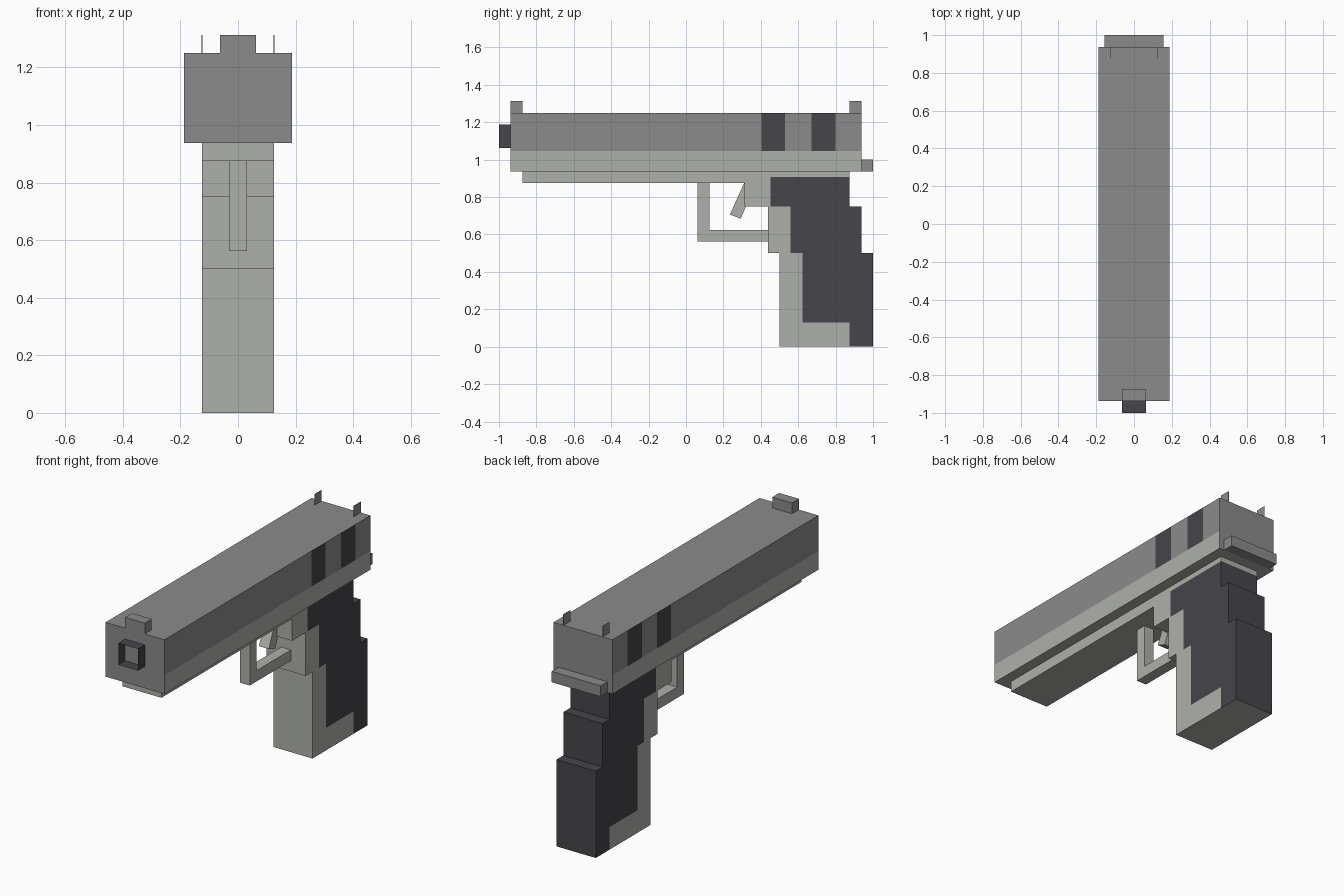
import bpy, bmesh
from mathutils import Vector

cube = bpy.data.objects.get("Cube")
if cube:
    bpy.data.objects.remove(cube, do_unlink=True)

U = 1 / 16  # modelling unit


def material(name, r, g, b):
    m = bpy.data.materials.new(name)
    m.use_nodes = True
    m.diffuse_color = (r, g, b, 1)
    m.node_tree.nodes["Principled BSDF"].inputs["Base Color"].default_value = (r, g, b, 1)
    return m


MATS = [material("light grey", 0.423, 0.434, 0.402),
        material("steel grey", 0.258, 0.258, 0.258),
        material("charcoal", 0.061, 0.060, 0.069)]
LIGHT, STEEL, DARK = range(3)


def finish(name, bm, rule):
    """Paint faces by rule (a material number or a function) and link the object."""
    bmesh.ops.recalc_face_normals(bm, faces=bm.faces)
    bm.normal_update()
    for f in bm.faces:
        f.material_index = rule(f.calc_center_median(), f.normal) if callable(rule) else rule
    me = bpy.data.meshes.new(name)
    bm.to_mesh(me)
    bm.free()
    for m in MATS:
        me.materials.append(m)
    ob = bpy.data.objects.new(name, me)
    bpy.context.collection.objects.link(ob)
    return ob


def box_mesh(half_x, y0, y1, z0, z1, x=0.0):
    bm = bmesh.new()
    bmesh.ops.create_cube(bm, size=1)
    for v in bm.verts:
        v.co = Vector((x + v.co.x * 2 * half_x,
                       (y0 + y1) / 2 + v.co.y * (y1 - y0),
                       (z0 + z1) / 2 + v.co.z * (z1 - z0)))
    return bm


def box(name, half_x, y0, y1, z0, z1, rule, x=0.0, ycuts=(), zcuts=()):
    bm = box_mesh(half_x, y0, y1, z0, z1, x)
    cuts = [((0, c, 0), (0, 1, 0)) for c in ycuts] + [((0, 0, c), (0, 0, 1)) for c in zcuts]
    for co, no in cuts:
        geom = bm.verts[:] + bm.edges[:] + bm.faces[:]
        bmesh.ops.bisect_plane(bm, geom=geom, plane_co=co, plane_no=no)
    return finish(name, bm, rule)


# Slide: steel, light lower strip, dark serration bands on both sides
BANDS = ((0.403, 0.53), (0.67, 0.80))
STRIP = 1.045


def slide_rule(c, n):
    if n.z < -0.5:
        return LIGHT
    if abs(n.x) > 0.5:
        if c.z < STRIP:
            return LIGHT
        if any(a < c.y < b for a, b in BANDS):
            return DARK
    return STEEL


box("slide", 3 * U, -15 * U, 15 * U, 15 * U, 20 * U, slide_rule,
    ycuts=[y for band in BANDS for y in band], zcuts=[STRIP])

# Sights and rear ledge
box("front_sight", U, -15 * U, -14 * U, 20 * U, 21 * U, STEEL)
for side, sign in (("left", 1), ("right", -1)):
    box("rear_sight_" + side, 0.001, 14 * U, 15 * U, 20 * U, 21 * U, STEEL, x=sign * 2 * U)
box("rear_ledge", 2.5 * U, 15 * U, 16 * U, 15 * U, 16 * U, STEEL)

# Muzzle: thin open sleeve
bm = box_mesh(U, -16 * U, -15 * U, 17 * U, 19 * U)
bm.normal_update()
bmesh.ops.delete(bm, geom=[f for f in bm.faces if abs(f.normal.y) > 0.5], context="FACES")
finish("muzzle", bm, DARK)


# Frame and grip: dark panel on the sides and back
def grip_rule(panel_y, panel_low=0.0, panel_high=2.0):
    def rule(c, n):
        if abs(n.x) > 0.5:
            inside = c.y > panel_y and panel_low < c.z < panel_high
            return DARK if inside or (c.y > 14 * U and c.z < panel_high) else LIGHT
        if n.y > 0.5 or n.z > 0.5:
            return DARK
        return LIGHT
    return rule


def rail_rule(c, n):
    dark = c.z < 0.908 and (n.y > 0.5 or (abs(n.x) > 0.5 and c.y > 0.4525))
    return DARK if dark else LIGHT


W = 2 * U
box("rail", W, -14 * U, 14 * U, 14 * U, 15 * U, rail_rule, ycuts=[0.4525], zcuts=[0.908])
box("grip_top", W, 5 * U, 14 * U, 12 * U, 14 * U, grip_rule(0.4525), ycuts=[0.4525])
box("grip_middle", W, 7 * U, 15 * U, 8 * U, 12 * U, grip_rule(0.56), ycuts=[0.56])
box("grip_bottom", W, 8 * U, 16 * U, 0, 8 * U, grip_rule(0.622, 0.13),
    ycuts=[0.622, 14 * U], zcuts=[0.13])

# Trigger guard
T = U / 2
box("guard_front", T, U, 2 * U, 9 * U, 14 * U, LIGHT)
box("guard_bottom", T, 2 * U, 7 * U, 9 * U, 10 * U, LIGHT)

# Trigger: slanted bar extruded across x
bm = bmesh.new()
outline = [(0.235, 0.707), (0.293, 0.684), (0.372, 0.876), (0.313, 0.88)]
face = bm.faces.new([bm.verts.new((-T, y, z)) for y, z in outline])
ext = bmesh.ops.extrude_face_region(bm, geom=[face])
bmesh.ops.translate(bm, vec=(2 * T, 0, 0),
                    verts=[g for g in ext["geom"] if isinstance(g, bmesh.types.BMVert)])
finish("trigger", bm, LIGHT)
